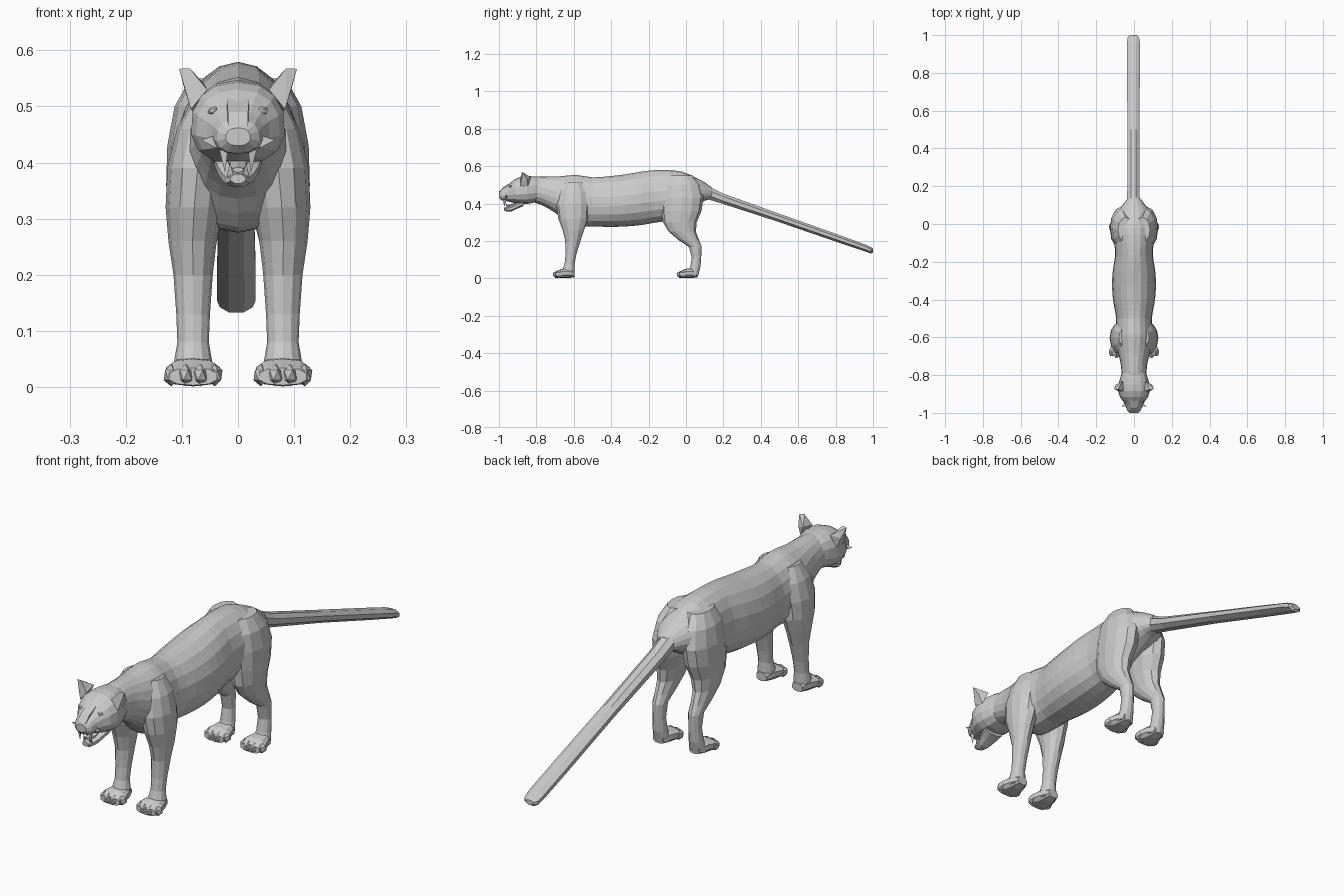
import bpy, bmesh, math
from mathutils import Vector


def finish(bm, name):
    bmesh.ops.recalc_face_normals(bm, faces=bm.faces)
    me = bpy.data.meshes.new(name)
    bm.to_mesh(me)
    bm.free()
    ob = bpy.data.objects.new(name, me)
    bpy.context.collection.objects.link(ob)
    return ob


def refine(rows, n):
    """Catmull-Rom interpolation between the given stations."""
    out = []
    for i in range(len(rows) - 1):
        p = [Vector(rows[max(0, min(len(rows) - 1, i + k))]) for k in (-1, 0, 1, 2)]
        for s in range(n):
            t = s / n
            out.append(0.5 * (2 * p[1] + (p[2] - p[0]) * t
                              + (2 * p[0] - 5 * p[1] + 4 * p[2] - p[3]) * t * t
                              + (3 * p[1] - p[0] - 3 * p[2] + p[3]) * t ** 3))
    return out + [Vector(rows[-1])]


def skin(name, rings):
    bm = bmesh.new()
    loops = [[bm.verts.new(p) for p in r] for r in rings]
    n = len(loops[0])
    for a, b in zip(loops, loops[1:]):
        for i in range(n):
            j = (i + 1) % n
            bm.faces.new((a[i], a[j], b[j], b[i]))
    bm.faces.new(loops[0])
    bm.faces.new(loops[-1])
    return finish(bm, name)


def loft_y(name, rows, segs, n=1, cx=0.0, egg=0.0, power=1.0):
    """rows: y, top z, bottom z, half width."""
    rings = []
    for y, top, bot, rx in refine([tuple(map(float, r)) for r in rows], n):
        ring = []
        for i in range(segs):
            a = 2 * math.pi * (i + 0.5) / segs
            c, s = math.cos(a), math.sin(a)
            c = math.copysign(abs(c) ** power, c)
            s = math.copysign(abs(s) ** power, s)
            ring.append((cx + rx * c * (1 - egg * s), y,
                         (top + bot) / 2 + (top - bot) / 2 * s))
        rings.append(ring)
    return skin(name, rings)


def loft_z(name, rows, segs, side, n=1):
    """rows: z, centre x, centre y, half width x, half depth y."""
    rings = []
    for z, cx, cy, rx, ry in refine(rows, n):
        rings.append([(side * (cx + rx * math.cos(2 * math.pi * i / segs)),
                       cy + ry * math.sin(2 * math.pi * i / segs), z)
                      for i in range(segs)])
    return skin(name, rings)


def hull(name, pts, side=1):
    bm = bmesh.new()
    for x, y, z in pts:
        bm.verts.new((x * side, y, z))
    bmesh.ops.convex_hull(bm, input=bm.verts)
    return finish(bm, name)


def blob(name, loc, scale):
    bm = bmesh.new()
    bmesh.ops.create_icosphere(bm, subdivisions=1, radius=1)
    for v in bm.verts:
        v.co = Vector(loc) + Vector([v.co[k] * scale[k] for k in range(3)])
    return finish(bm, name)


# Torso with neck
loft_y("torso", [
    (-.83, .54, .41, .062), (-.78, .545, .395, .066), (-.73, .545, .37, .072),
    (-.68, .545, .335, .085), (-.63, .55, .285, .098), (-.58, .552, .275, .102),
    (-.5, .54, .278, .094), (-.42, .545, .275, .108), (-.33, .555, .277, .116),
    (-.24, .57, .285, .111), (-.17, .578, .297, .10), (-.1, .579, .31, .103),
    (-.02, .57, .35, .104), (.05, .54, .385, .09), (.1, .513, .415, .06),
    (.14, .485, .425, .03)], 18, 2, egg=.1, power=.95)

# Tail
loft_y("tail", [
    (.04, .535, .44, .04), (.1, .505, .425, .037), (.2, .455, .395, .035),
    (.5, .347, .298, .034), (.8, .24, .195, .037), (.96, .182, .141, .037),
    (.99, .168, .131, .032), (1.0, .158, .138, .018)], 8, 1, cx=-.003)

# Head, from skull to upper muzzle
loft_y("head", [
    (-.77, .535, .42, .055), (-.81, .545, .405, .072), (-.85, .547, .397, .083),
    (-.885, .543, .397, .084), (-.915, .53, .402, .075), (-.94, .51, .408, .057),
    (-.96, .494, .413, .046), (-.985, .478, .416, .038), (-1.0, .462, .43, .022)],
    14, 1, egg=.06, power=.85)

# Lower jaw, hanging open
loft_y("lower_jaw", [
    (-.87, .415, .385, .045), (-.9, .405, .372, .04), (-.93, .39, .357, .03),
    (-.955, .382, .355, .023), (-.972, .38, .362, .014)], 8)
loft_y("tongue", [(-.89, .412, .395, .02), (-.93, .398, .385, .018),
                  (-.955, .392, .382, .01)], 6)

# Nose bridge and pad
hull("nose", [(s * x, y, z) for s in (-1, 1) for x, y, z in (
    (.02, -.93, .515), (.018, -.975, .49), (.018, -.995, .468),
    (.008, -1.0, .443), (.02, -.95, .46))])

for side, tag in ((1, "right"), (-1, "left")):
    # Ears, teeth, eyes, whisker tufts
    hull("ear_" + tag, [(.055, -.885, .53), (.084, -.885, .495), (.08, -.845, .49),
                        (.06, -.83, .54), (.105, -.872, .567), (.086, -.877, .568),
                        (.095, -.85, .53)], side)
    hull("upper_fang_" + tag, [(.033, -.975, .422), (.018, -.978, .422),
                               (.026, -.958, .422), (.023, -.972, .382)], side)
    hull("lower_fang_" + tag, [(.02, -.955, .375), (.008, -.96, .375),
                               (.014, -.945, .375), (.014, -.962, .402)], side)
    blob("eye_" + tag, (side * .043, -.938, .492), (.012, .009, .008))
    hull("whisker_tuft_" + tag, [(.036, -.965, .45), (.036, -.965, .425),
                                 (.04, -.945, .438), (.066, -.965, .44)], side)

    # Front leg with shoulder
    loft_z("front_leg_" + tag, [
        (.515, .05, -.6, .03, .045), (.46, .063, -.602, .046, .078),
        (.39, .072, -.605, .054, .088), (.32, .078, -.603, .051, .08),
        (.26, .081, -.602, .043, .058), (.2, .08, -.605, .035, .041),
        (.13, .08, -.615, .03, .029), (.08, .08, -.622, .028, .027),
        (.045, .08, -.628, .034, .033), (.012, .08, -.63, .034, .033)], 12, side)

    # Hind leg with haunch and hock
    loft_z("hind_leg_" + tag, [
        (.55, .045, -.03, .04, .065), (.5, .06, -.025, .053, .1),
        (.43, .067, -.02, .059, .113), (.36, .07, -.025, .058, .108),
        (.3, .076, -.033, .048, .09), (.25, .079, -.02, .039, .073),
        (.205, .08, .015, .032, .055), (.168, .08, .05, .027, .034),
        (.11, .08, .056, .025, .025), (.06, .08, .05, .028, .027),
        (.012, .08, .035, .034, .03)], 12, side)

    # Paws with four toes each
    for name, heel, toe in (("front", -.595, -.705), ("hind", .062, -.043)):
        d = toe - heel
        loft_y(f"{name}_paw_{tag}", [
            (heel, .04, .006, .024), (heel + d * .3, .055, .001, .038),
            (heel + d * .65, .05, .001, .05), (heel + d * .95, .034, .003, .044)],
            10, 1, cx=side * .08, power=.8)
        for k in range(4):
            off = (k - 1.5) * .026
            blob(f"{name}_toe_{tag}_{k + 1}",
                 (side * .08 + off, toe + .01 + abs(off) * .45, .021),
                 (.015, .025, .02))
